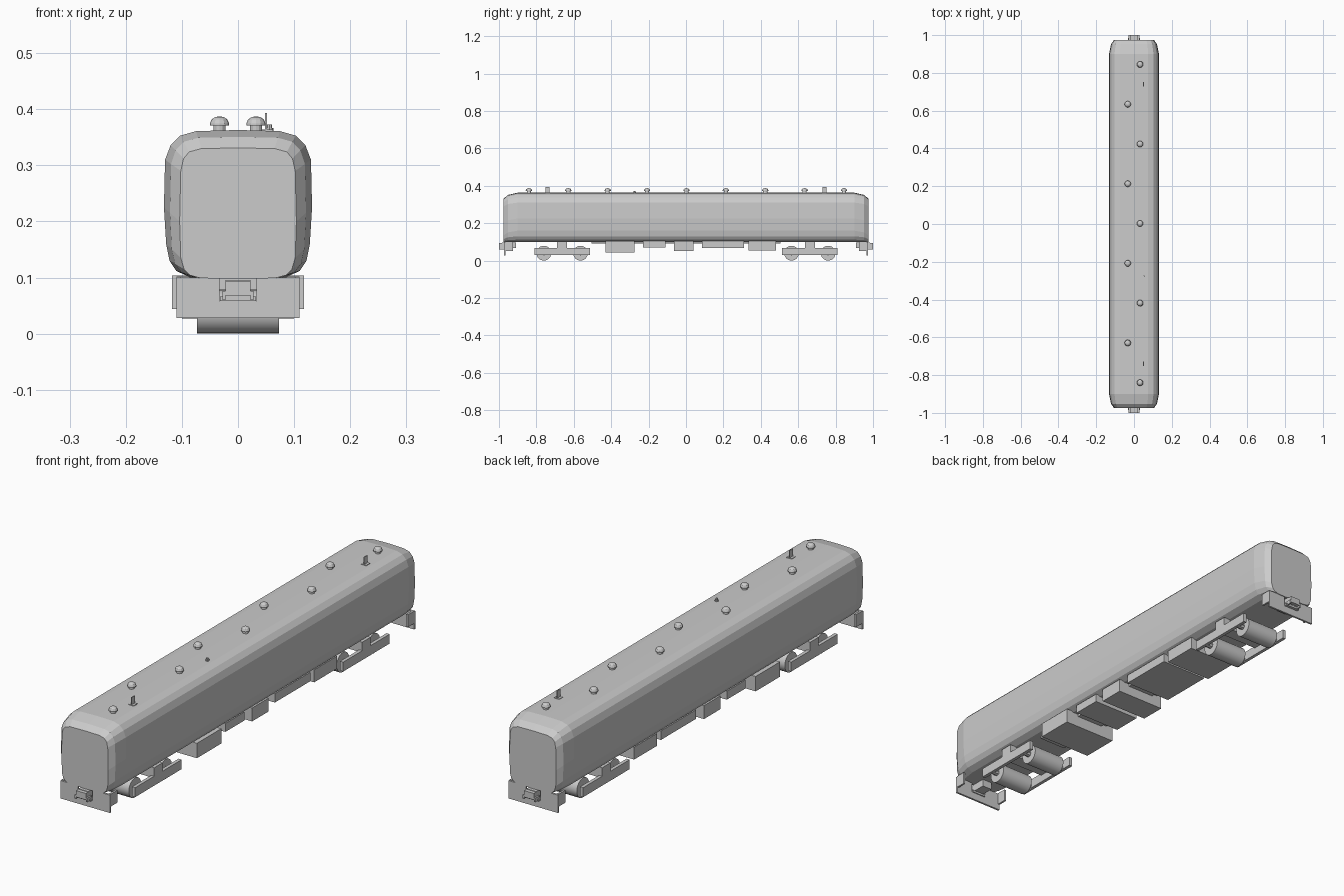
import bpy, bmesh, math
from mathutils import Matrix, Vector

if "Cube" in bpy.data.objects:
    bpy.data.objects.remove(bpy.data.objects["Cube"])


def finish(name, bm):
    bmesh.ops.recalc_face_normals(bm, faces=bm.faces)
    me = bpy.data.meshes.new(name)
    bm.to_mesh(me)
    bm.free()
    ob = bpy.data.objects.new(name, me)
    bpy.context.collection.objects.link(ob)
    return ob


def add_box(bm, x0, x1, y0, y1, z0, z1):
    m = Matrix.Translation(((x0 + x1) / 2, (y0 + y1) / 2, (z0 + z1) / 2))
    m = m @ Matrix.Diagonal((abs(x1 - x0), abs(y1 - y0), abs(z1 - z0), 1))
    bmesh.ops.create_cube(bm, size=1, matrix=m)


def box(name, *dims):
    bm = bmesh.new()
    add_box(bm, *dims)
    return finish(name, bm)


def lathe(name, profile, loc, segs=12):
    """Revolve (radius, z) points about a vertical axis, capped at both ends."""
    bm = bmesh.new()
    rings = []
    for r, z in profile:
        rings.append([bm.verts.new((loc[0] + r * math.cos(2 * math.pi * i / segs),
                                    loc[1] + r * math.sin(2 * math.pi * i / segs), z))
                      for i in range(segs)])
    for a, b in zip(rings, rings[1:]):
        for i in range(segs):
            j = (i + 1) % segs
            bm.faces.new((a[i], a[j], b[j], b[i]))
    bm.faces.new(rings[0])
    bm.faces.new(rings[-1])
    return finish(name, bm)


# Carriage body: half cross-sections from floor to roof centre, lofted along y
full = [(0, .098), (.085, .1), (.11, .112), (.122, .13), (.128, .16), (.132, .225),
        (.130, .31), (.120, .336), (.103, .353), (.075, .361), (0, .363)]
end = [(0, .098), (.066, .099), (.085, .104), (.096, .115), (.102, .135), (.104, .2),
       (.102, .29), (.097, .312), (.087, .324), (.065, .330), (0, .331)]


def section(t):
    half = [(a[0] + (b[0] - a[0]) * t, a[1] + (b[1] - a[1]) * t) for a, b in zip(end, full)]
    return half + [(-x, z) for x, z in reversed(half[1:-1])]


bm = bmesh.new()
rings = []
for y, t in ((-.975, 0), (-.953, .62), (-.9, 1), (.9, 1), (.953, .62), (.975, 0)):
    rings.append([bm.verts.new((x, y, z)) for x, z in section(t)])
n = len(rings[0])
for a, b in zip(rings, rings[1:]):
    for i in range(n):
        j = (i + 1) % n
        bm.faces.new((a[i], a[j], b[j], b[i]))
bm.faces.new(rings[0])
bm.faces.new(rings[-1])
body = finish("carriage_body", bm)
body.data.shade_flat()

# Staggered mushroom vents along the roof
for i in range(9):
    x = .032 if i % 2 == 0 else -.033
    lathe("roof_vent", [(.011, .355), (.011, .371), (.017, .371), (.017, .375),
                        (.014, .382), (.008, .386), (.002, .387)], (x, -.84 + i * .2106))

# Small roof knob
lathe("roof_knob", [(.007, .355), (.007, .367), (.005, .367), (.005, .373)], (.056, -.275), 8)

for s in (-1, 1):
    # Roof antenna blade on its base plate
    bm = bmesh.new()
    add_box(bm, .048, .052, s * .74 - .011, s * .74 + .011, .36, .393)
    add_box(bm, .038, .062, s * .74 - .012, s * .74 + .012, .358, .364)
    finish("antenna", bm)

    # End pilot: notched plate with side returns
    bm = bmesh.new()
    outline = [(-.11, .028), (.11, .028), (.11, .1), (.033, .1), (.033, .058),
               (-.033, .058), (-.033, .1), (-.11, .1)]
    face = bm.faces.new([bm.verts.new((x, s * .972, z)) for x, z in outline])
    ext = bmesh.ops.extrude_face_region(bm, geom=[face])
    bmesh.ops.translate(bm, vec=Vector((0, -s * .008, 0)),
                        verts=[v for v in ext["geom"] if isinstance(v, bmesh.types.BMVert)])
    for side in (-1, 1):
        add_box(bm, side * .102, side * .11, s * .925, s * .966, .052, .102)
    finish("end_pilot", bm)

    # Coupler shank, head and jaw
    bm = bmesh.new()
    add_box(bm, -.022, .022, s * .91, s * .985, .066, .096)
    add_box(bm, -.032, .032, s * .96, s * .984, .058, .066)
    add_box(bm, -.028, -.022, s * .97, s, .06, .076)
    add_box(bm, .022, .028, s * .97, s, .06, .076)
    add_box(bm, -.022, .022, s * .98, s, .068, .094)
    finish("coupler", bm)

    # Bogie: side frames, bolster and two wide wheel drums
    yc = s * .662
    bm = bmesh.new()
    for side in (-1, 1):
        add_box(bm, side * .095, side * .109, yc - .148, yc + .148, .03, .068)
    add_box(bm, -.109, .109, yc - .027, yc + .027, .06, .102)
    finish("bogie_frame", bm)
    for d in (-1, 1):
        bm = bmesh.new()
        m = Matrix.Translation((0, yc + d * .098, .0395)) @ Matrix.Rotation(math.pi / 2, 4, 'Y')
        for r, length, segs in ((.0395, .146, 24), (.012, .2, 8)):
            bmesh.ops.create_cone(bm, cap_ends=True, segments=segs, radius1=r, radius2=r,
                                  depth=length, matrix=m)
        ob = finish("wheelset", bm)
        bpy.context.view_layer.objects.active = ob
        ob.select_set(True)
        bpy.ops.object.shade_smooth_by_angle(angle=math.radians(30))
        ob.select_set(False)

# Underfloor equipment boxes: half width, y start, y end, bottom height
for w, y0, y1, z0 in ((.118, -.43, -.275, .044), (.105, -.23, -.11, .07), (.108, -.065, .04, .05),
                      (.105, .085, .31, .068), (.105, .335, .48, .054)):
    box("underfloor_box", -w, w, y0, y1, z0, .104)

# Thin floor rail behind the boxes
box("floor_rail", -.06, .06, -.505, .505, .09, .104)
